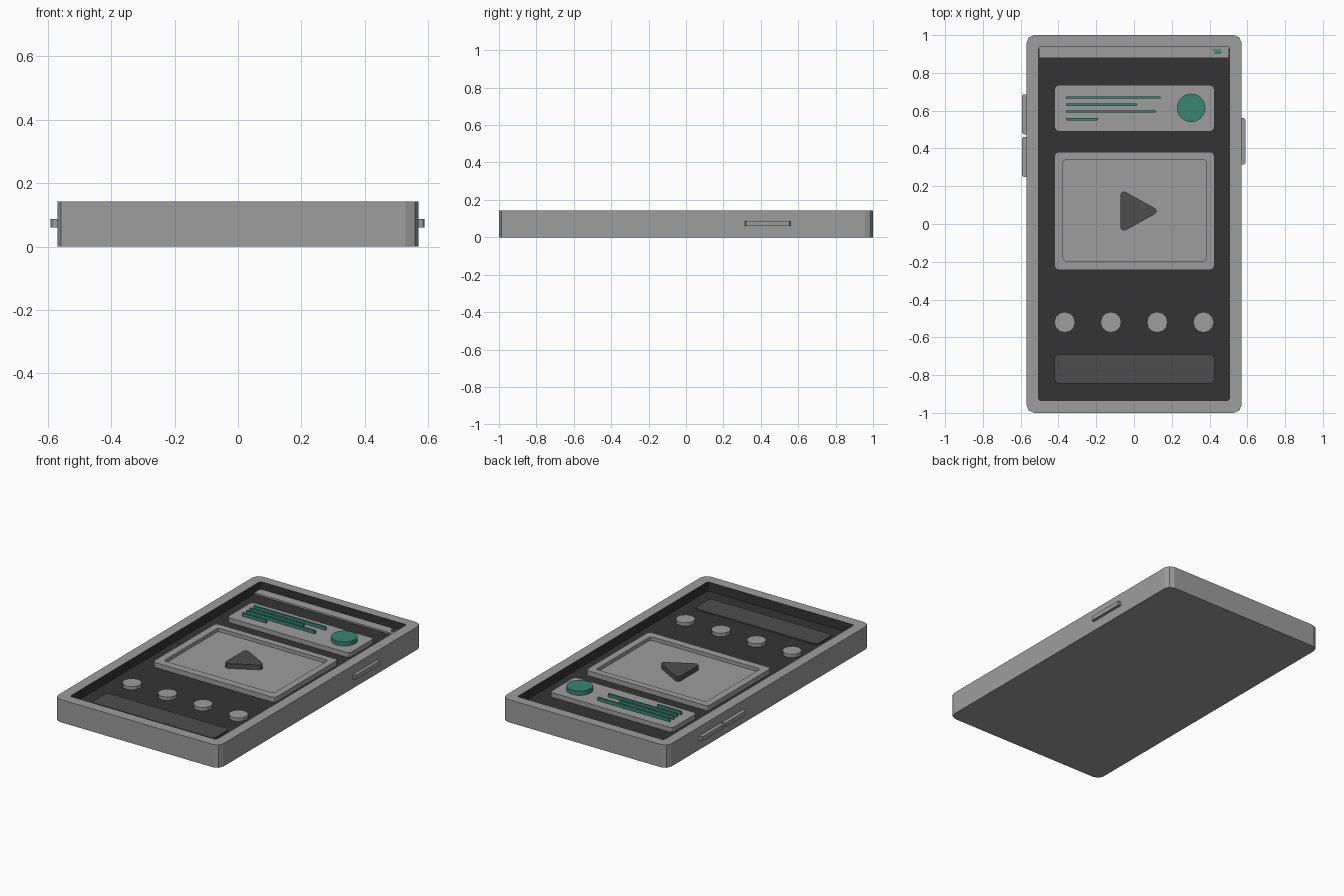
import bpy, bmesh, math

if "Cube" in bpy.data.objects:
    bpy.data.objects.remove(bpy.data.objects["Cube"])


def material(name, rgb):
    m = bpy.data.materials.new(name)
    m.diffuse_color = (*rgb, 1)
    m.use_nodes = True
    m.node_tree.nodes["Principled BSDF"].inputs["Base Color"].default_value = m.diffuse_color
    return m


GREY = material("light grey", (0.34, 0.34, 0.34))
DARK = material("screen dark", (0.034, 0.034, 0.034))
MID = material("mid dark grey", (0.075, 0.075, 0.075))
GREEN = material("teal green", (0.04, 0.235, 0.165))


def rounded(x0, x1, y0, y1, r, seg=2):
    """Counter-clockwise rounded rectangle outline."""
    pts = []
    corners = [(x1 - r, y1 - r, 0), (x0 + r, y1 - r, 90),
               (x0 + r, y0 + r, 180), (x1 - r, y0 + r, 270)]
    for cx, cy, a in corners:
        for i in range(seg + 1):
            t = math.radians(a + 90 * i / seg)
            pts.append((cx + r * math.cos(t), cy + r * math.sin(t)))
    return pts


def circle(cx, cy, r, n):
    return [(cx + r * math.cos(2 * math.pi * i / n),
             cy + r * math.sin(2 * math.pi * i / n)) for i in range(n)]


def finish(name, bm, mats):
    bmesh.ops.recalc_face_normals(bm, faces=bm.faces)
    me = bpy.data.meshes.new(name)
    bm.to_mesh(me)
    bm.free()
    for m in mats:
        me.materials.append(m)
    ob = bpy.data.objects.new(name, me)
    bpy.context.collection.objects.link(ob)
    return ob


def stack(name, rings, mats, walls=()):
    """Closed solid through (outline, z) rings; walls/last cap may use material 1."""
    bm = bmesh.new()
    loops = [[bm.verts.new((x, y, z)) for x, y in pts] for pts, z in rings]
    n = len(loops[0])
    bm.faces.new(loops[0][::-1])
    for k in range(len(loops) - 1):
        a, b = loops[k], loops[k + 1]
        for i in range(n):
            j = (i + 1) % n
            f = bm.faces.new((a[i], a[j], b[j], b[i]))
            f.material_index = 1 if k in walls else 0
    cap = bm.faces.new(loops[-1])
    cap.material_index = 1 if walls else 0
    return finish(name, bm, mats)


def plate(name, pts, z0, z1, mat):
    return stack(name, [(pts, z0), (pts, z1)], [mat])


FLOOR = 0.085

# Body: tray with sunken dark screen
outer = rounded(-0.57, 0.57, -1, 1, 0.042)
inner = rounded(-0.505, 0.505, -0.935, 0.94, 0.012)
stack("phone_body", [(outer, 0), (outer, 0.142), (inner, 0.142), (inner, FLOOR)],
      [GREY, DARK], walls=(2,))

# Status strip with battery icon
plate("status_strip", rounded(-0.504, 0.504, 0.88, 0.939, 0.004), FLOOR - 0.01, 0.095, GREY)
plate("battery_icon", rounded(0.425, 0.462, 0.9, 0.915, 0.002), 0.09, 0.1, GREEN)
plate("signal_icon", rounded(0.415, 0.462, 0.919, 0.926, 0.002), 0.09, 0.1, GREEN)

# Message card with text bars and round avatar
plate("message_card", rounded(-0.42, 0.425, 0.49, 0.735, 0.02), FLOOR - 0.005, 0.114, GREY)
for i, (y, x1) in enumerate([(0.67, 0.14), (0.632, 0.015), (0.595, 0.117), (0.555, -0.19)]):
    plate(f"text_bar_{i + 1}", rounded(-0.36, x1, y - 0.006, y + 0.006, 0.003),
          0.11, 0.134, GREEN)
plate("avatar_disc", circle(0.303, 0.615, 0.075, 32), 0.11, 0.14, GREEN)

# Media card: frame with sunken middle
co = rounded(-0.42, 0.425, -0.243, 0.382, 0.02)
ci = rounded(-0.375, 0.382, -0.195, 0.34, 0.012)
stack("media_card", [(co, FLOOR - 0.005), (co, 0.116), (ci, 0.116), (ci, 0.094)], [GREY])

# Play triangle with rounded corners
tri = []
for cx, cy, a0 in [(-0.053, 0.153, 60), (-0.053, -0.016, 180), (0.1, 0.068, 300)]:
    for k in range(4):
        t = math.radians(a0 + 40 * k)
        tri.append((cx + 0.019 * math.cos(t), cy + 0.019 * math.sin(t)))
plate("play_triangle", tri, 0.09, 0.124, MID)

# Row of app buttons
for i in range(4):
    plate(f"app_button_{i + 1}", circle(-0.367 + 0.245 * i, -0.52, 0.055, 12),
          FLOOR - 0.005, 0.106, GREY)

# Dock bar
plate("dock_bar", rounded(-0.42, 0.425, -0.845, -0.69, 0.02), FLOOR - 0.005, 0.093, MID)

# Side buttons
for name, x0, x1, y0, y1 in [("power_button", 0.55, 0.589, 0.315, 0.56),
                             ("volume_up_button", -0.592, -0.55, 0.475, 0.685),
                             ("volume_down_button", -0.592, -0.55, 0.25, 0.46)]:
    plate(name, rounded(x0, x1, y0, y1, 0.006, 1), 0.06, 0.086, GREY)
